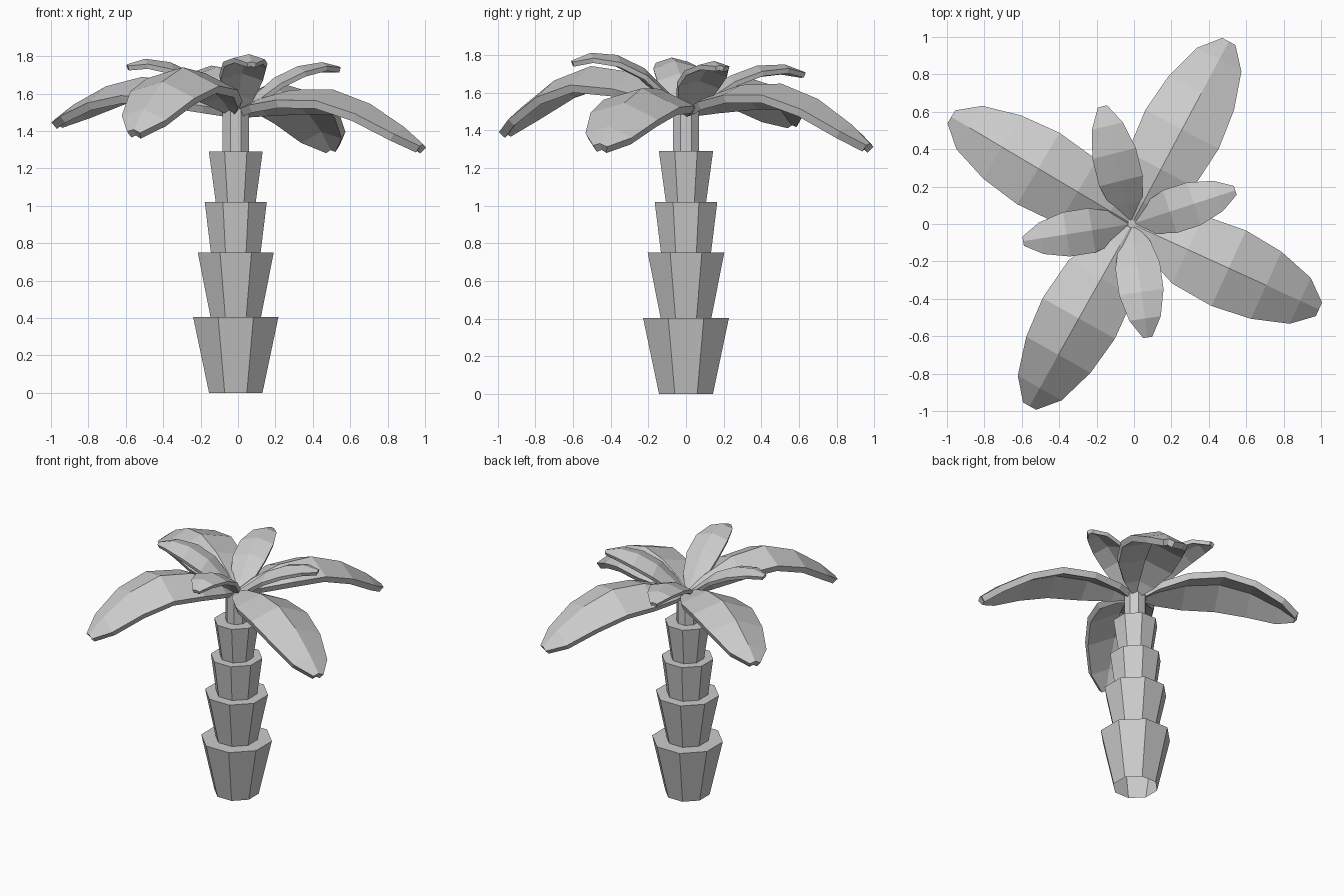
import bpy, bmesh, math
from mathutils import Matrix, Vector

cube = bpy.data.objects.get("Cube")
if cube:
    bpy.data.objects.remove(cube, do_unlink=True)

CENTRE_X = -0.012
grey = bpy.data.materials.new("plain grey")
grey.use_nodes = True
grey.diffuse_color = (0.6, 0.6, 0.6, 1)
grey.node_tree.nodes["Principled BSDF"].inputs["Base Color"].default_value = grey.diffuse_color


def finish(bm, name):
    bmesh.ops.recalc_face_normals(bm, faces=bm.faces)
    mesh = bpy.data.meshes.new(name)
    bm.to_mesh(mesh)
    bm.free()
    mesh.materials.append(grey)
    obj = bpy.data.objects.new(name, mesh)
    bpy.context.collection.objects.link(obj)
    return obj


def trunk_piece(name, z0, z1, a0, a1):
    """Flared octagonal cup, open underneath; a0 and a1 are flat-to-centre radii."""
    bm = bmesh.new()
    k = 1 / math.cos(math.pi / 8)
    bmesh.ops.create_cone(
        bm, segments=8, cap_ends=True, radius1=a0 * k, radius2=a1 * k, depth=z1 - z0,
        matrix=Matrix.Translation((CENTRE_X, 0, (z0 + z1) / 2)))
    for v in bm.verts:  # octagon with a flat side to the front
        r = Vector((v.co.x - CENTRE_X, v.co.y))
        step = math.pi / 4
        a = (math.floor(math.atan2(r.y, r.x) / step + 0.25) + 0.5) * step
        v.co.x = CENTRE_X + r.length * math.cos(a)
        v.co.y = r.length * math.sin(a)
    base = [f for f in bm.faces if len(f.verts) == 8 and f.calc_center_median().z < z0 + 0.01]
    bmesh.ops.delete(bm, geom=base, context="FACES_ONLY")
    finish(bm, name)


def leaf(name, rings, angle, lift, sag, drops, thickness, scale):
    """Folded leaf: rings hold distance, half width and ridge height."""
    d = Vector((math.cos(angle), math.sin(angle), 0))
    n = Vector((-d.y, d.x, 0))
    widest = max(r[1] for r in rings)
    bm = bmesh.new()
    rows = []
    for s, half, z in rings:
        s *= scale
        ridge = z + lift * s - sag * s * s
        rows.append([bm.verts.new(d * s + n * half * side + Vector(
            (CENTRE_X, 0, ridge - drop * half / widest)))
            for side, drop in ((-1, drops[0]), (0, 0), (1, drops[1]))])
    for p, q in zip(rows, rows[1:]):
        for i in range(2):
            bm.faces.new((p[i], q[i], q[i + 1], p[i + 1]))
    obj = finish(bm, name)
    if obj.data.polygons[0].normal.z < 0:
        obj.data.flip_normals()
    solid = obj.modifiers.new("thickness", "SOLIDIFY")
    solid.thickness = thickness
    solid.offset = -1


# Trunk
pieces = [
    (0.0, 0.405, 0.143, 0.228),
    (0.405, 0.75, 0.135, 0.203),
    (0.75, 1.02, 0.133, 0.166),
    (1.02, 1.29, 0.107, 0.144),
    (1.29, 1.52, 0.07, 0.07),
]
for i, p in enumerate(pieces):
    trunk_piece("trunk_stem" if i == 4 else f"trunk_section_{i + 1}", *p)

# Four large drooping leaves
large = [(0.02, 0.03, 1.52), (0.13, 0.115, 1.56), (0.33, 0.2, 1.60), (0.57, 0.222, 1.60),
         (0.79, 0.197, 1.53), (0.99, 0.135, 1.42), (1.10, 0.04, 1.34)]
for name, deg, lift, sag, scale in (("right", 149.3, 0.2, 0.08, 1.02),
                                    ("front", 240.7, 0.44, 0.34, 1.015),
                                    ("left", -24.5, 0.09, 0.09, 1.0),
                                    ("back", 62, 0.18, 0.17, 1.005)):
    leaf(f"large_leaf_{name}", large, math.radians(deg), lift, sag, (0.06, 0.1), 0.045, scale)

# Four small upright leaves
small = [(0.01, 0.02, 1.51), (0.10, 0.085, 1.585), (0.22, 0.12, 1.685), (0.36, 0.12, 1.75),
         (0.50, 0.085, 1.775), (0.60, 0.025, 1.755)]
for name, deg, lift, sag, scale in (("back", 104, 0.06, 0.2, 1.08), ("left", 18, 0, 0.03, 0.97),
                                    ("right", 189, 0.12, 0.2, 0.98),
                                    ("front", -82, 0.3, 0.45, 1.02)):
    leaf(f"small_leaf_{name}", small, math.radians(deg), lift, sag, (0.03, 0.04), 0.027, scale)
